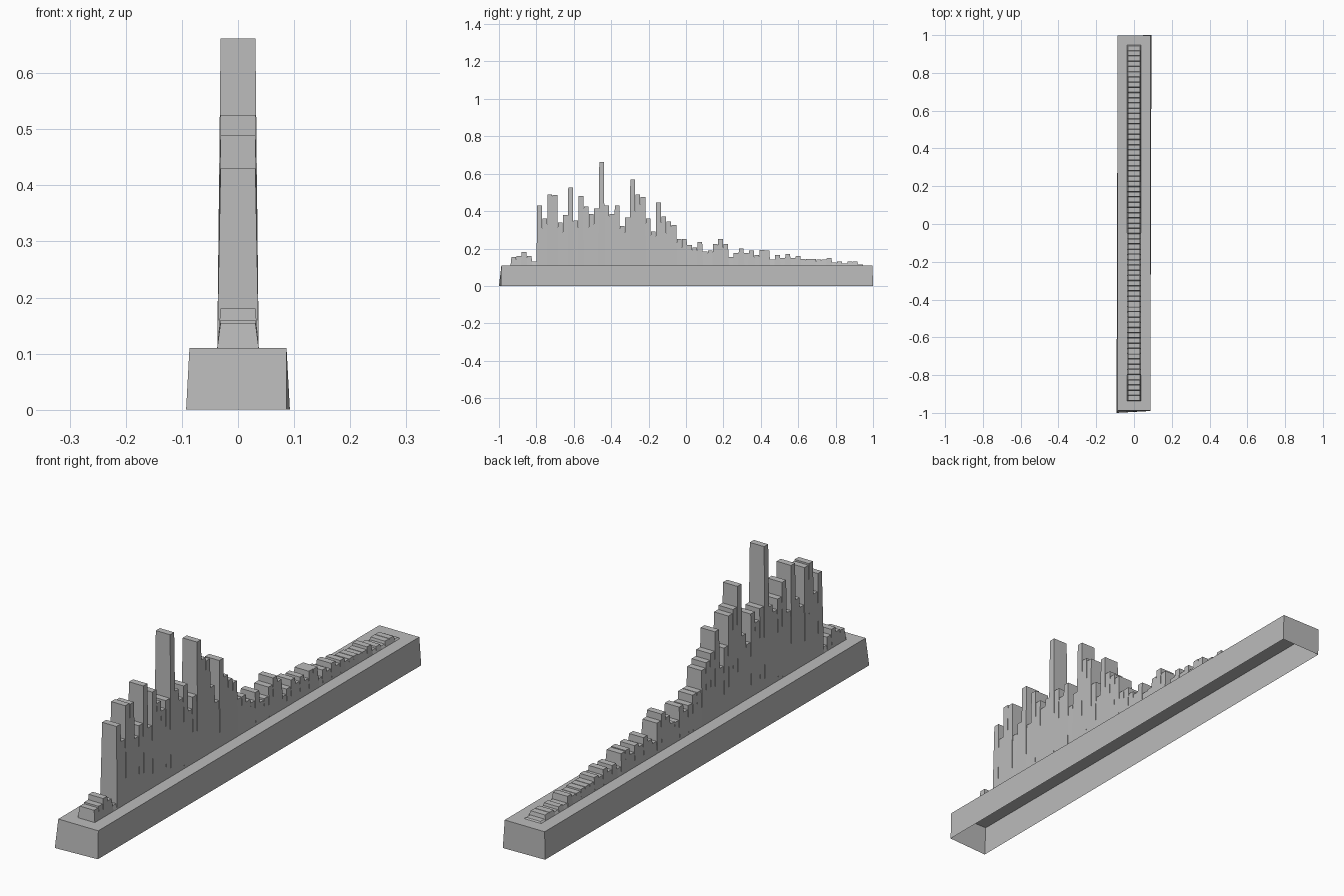
import bpy
import bmesh

cube = bpy.data.objects.get("Cube")
if cube:
    bpy.data.objects.remove(cube, do_unlink=True)

# Single grey finish
grey = bpy.data.materials.new("plain_grey")
grey.use_nodes = True
colour = (0.5, 0.5, 0.5, 1)
grey.diffuse_color = colour
grey.node_tree.nodes["Principled BSDF"].inputs["Base Color"].default_value = colour

BASE_TOP = 0.11


def rectangle(y, half_x, half_y):
    return [(-half_x, y - half_y), (half_x, y - half_y),
            (half_x, y + half_y), (-half_x, y + half_y)]


def add_frustum(bm, lower, upper, z0, z1):
    """Four tapering walls and a lid, open underneath."""
    low = [bm.verts.new((x, y, z0)) for x, y in lower]
    top = [bm.verts.new((x, y, z1)) for x, y in upper]
    for i in range(4):
        j = (i + 1) % 4
        bm.faces.new((low[i], low[j], top[j], top[i]))
    bm.faces.new(top)


def finish(bm, name):
    mesh = bpy.data.meshes.new(name)
    bm.to_mesh(mesh)
    bm.free()
    mesh.materials.append(grey)
    obj = bpy.data.objects.new(name, mesh)
    bpy.context.collection.objects.link(obj)


# Hollow plinth, with a slightly skewed foot
bm = bmesh.new()
foot = [(-0.0925, -1), (0.0865, -0.99), (0.0925, 1), (-0.0865, 0.995)]
add_frustum(bm, foot, rectangle(0.005, 0.0865, 0.992), 0, BASE_TOP)
finish(bm, "hollow_plinth")

# Row of tapered bars, in thousandths of a unit, front to back
heights = [
    155, 160, 180, 160, 130, 430, 360, 490, 485, 340, 380, 525, 350, 480,
    425, 385, 415, 662, 430, 385, 430, 320, 365, 570, 490, 475, 360, 290,
    445, 370, 345, 325, 250, 250, 220, 205, 235, 185, 190, 225, 250, 225,
    155, 175, 200, 175, 190, 165, 192, 190, 140, 165, 150, 170, 150, 160,
    145, 145, 145, 140, 140, 150, 125, 130, 120, 130, 130, 115]
start, end = -0.935, 0.945
pitch = (end - start) / len(heights)
bm = bmesh.new()
for i, h in enumerate(heights):
    y = start + pitch * (i + 0.5)
    add_frustum(bm, rectangle(y, 0.037, pitch * 0.6),
                rectangle(y, 0.031, pitch * 0.45), BASE_TOP, h / 1000)
finish(bm, "bar_row")
